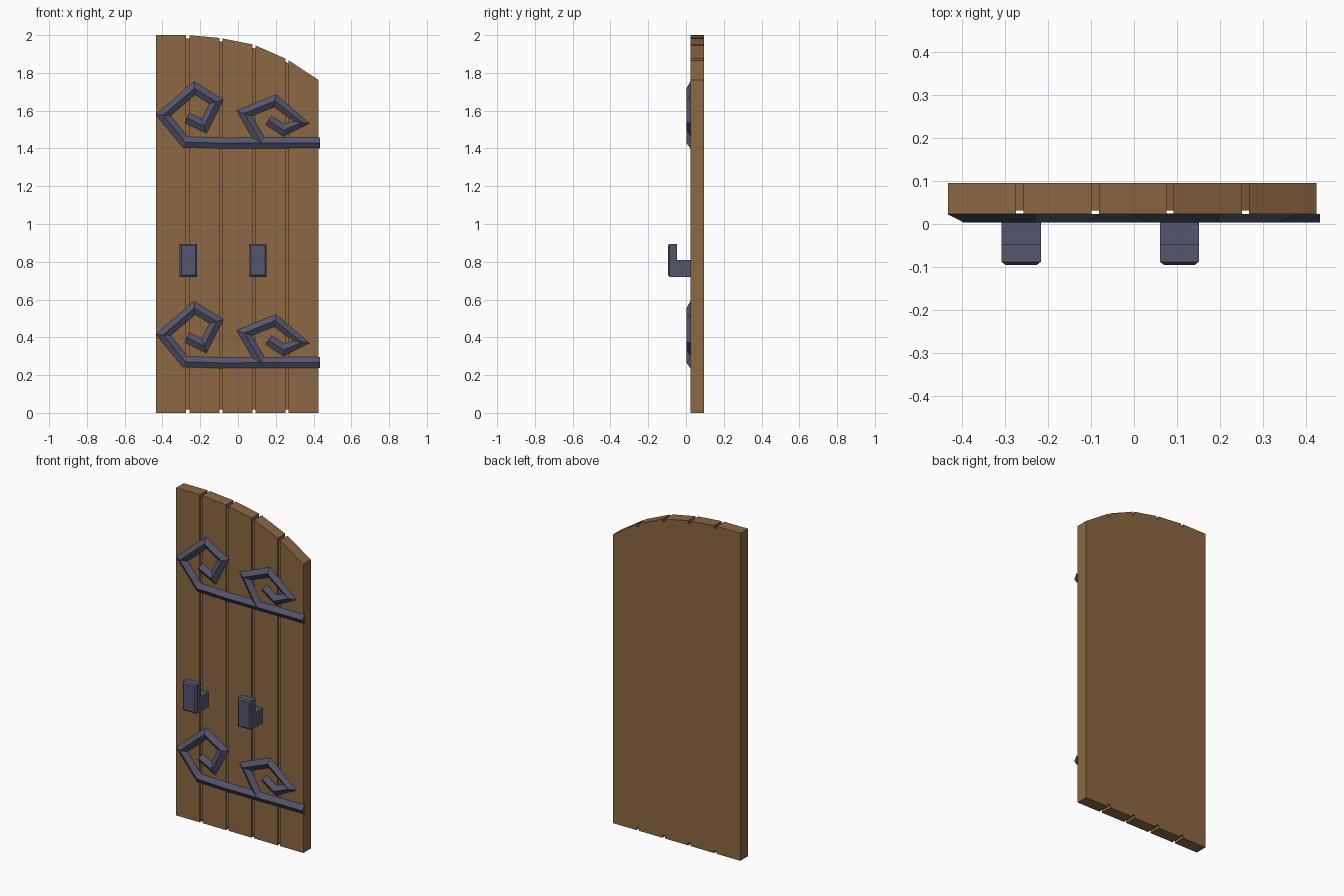
import bpy, bmesh
from mathutils import Vector

if "Cube" in bpy.data.objects:
    bpy.data.objects.remove(bpy.data.objects["Cube"])


def material(name, rgb):
    m = bpy.data.materials.new(name)
    m.diffuse_color = (*rgb, 1)
    m.use_nodes = True
    m.node_tree.nodes["Principled BSDF"].inputs["Base Color"].default_value = m.diffuse_color
    return m


WOOD = material("brown wood", (0.265, 0.136, 0.054))
IRON = material("dark iron", (0.092, 0.092, 0.155))


def finish(bm, name, mat):
    bmesh.ops.remove_doubles(bm, verts=bm.verts, dist=1e-5)
    bmesh.ops.recalc_face_normals(bm, faces=bm.faces)
    me = bpy.data.meshes.new(name)
    bm.to_mesh(me)
    bm.free()
    me.materials.append(mat)
    ob = bpy.data.objects.new(name, me)
    bpy.context.collection.objects.link(ob)
    return ob


# door panel: five planks separated by shallow grooves with notched ends
FRONT, GROOVE, BACK, NOTCH = 0.023, 0.031, 0.096, 0.017
LEFT, RIGHT, HALF_GAP = -0.434, 0.425, 0.0085
JOINTS = [-0.266, -0.09, 0.084, 0.26]
ARC = [(LEFT, 2.0), (-0.266, 2.0), (-0.09, 1.984), (0.084, 1.949), (0.26, 1.872), (RIGHT, 1.763)]


def top_at(x):
    for (xa, za), (xb, zb) in zip(ARC, ARC[1:]):
        if x <= xb:
            return za + (zb - za) * (x - xa) / (xb - xa)
    return ARC[-1][1]


def build_door():
    bm = bmesh.new()

    def face(pts):
        bm.faces.new([bm.verts.new(p) for p in pts])

    def column(x0, x1, y, d):
        z0, z1 = top_at(x0) - d, top_at(x1) - d
        face([(x0, y, d), (x1, y, d), (x1, y, z1), (x0, y, z0)])
        face([(x0, BACK, d), (x1, BACK, d), (x1, BACK, z1), (x0, BACK, z0)])
        face([(x0, y, z0), (x1, y, z1), (x1, BACK, z1), (x0, BACK, z0)])
        face([(x0, y, d), (x1, y, d), (x1, BACK, d), (x0, BACK, d)])

    xs = [LEFT] + [j + s * HALF_GAP for j in JOINTS for s in (-1, 1)] + [RIGHT]
    for i in range(len(xs) - 1):
        column(xs[i], xs[i + 1], *((GROOVE, NOTCH) if i % 2 else (FRONT, 0)))
    for x in xs[1:-1]:  # plank side walls seen in the groove and notches
        t, n = top_at(x), NOTCH
        face([(x, BACK, 0), (x, FRONT, 0), (x, FRONT, t), (x, BACK, t),
              (x, BACK, t - n), (x, GROOVE, t - n), (x, GROOVE, n), (x, BACK, n)])
    for x in (LEFT, RIGHT):
        t = top_at(x)
        face([(x, FRONT, 0), (x, BACK, 0), (x, BACK, t), (x, FRONT, t)])
    finish(bm, "door_planks", WOOD)


# iron straps: ridged triangular bars swept along mitred paths
def ridge_bar(name, path, dz, half=0.029, ridge=0.003):
    bm = bmesh.new()
    pts = [Vector((x, z + dz)) for x, z in path]
    rings = []
    for i, p in enumerate(pts):
        dirs = []
        if i > 0:
            dirs.append((p - pts[i - 1]).normalized())
        if i < len(pts) - 1:
            dirs.append((pts[i + 1] - p).normalized())
        normals = [Vector((-d.y, d.x)) for d in dirs]
        n = sum(normals, Vector((0, 0))).normalized()
        off = n * half * min(1 / max(n.dot(normals[0]), 0.1), 1.5)
        a, b = p + off, p - off
        rings.append([bm.verts.new(c) for c in
                      ((a.x, 0.0235, a.y), (p.x, ridge, p.y), (b.x, 0.0235, b.y))])
    for r, s in zip(rings, rings[1:]):
        for k in range(3):
            bm.faces.new((r[k], r[(k + 1) % 3], s[(k + 1) % 3], s[k]))
    bm.faces.new(rings[0])
    bm.faces.new(rings[-1])
    finish(bm, name, IRON)


LONG = [(0.4335, 1.430), (-0.09, 1.428), (-0.28, 1.434), (-0.396, 1.576), (-0.23, 1.719),
        (-0.114, 1.647), (-0.18, 1.517), (-0.27, 1.562)]
BRANCH = [(0.122, 1.432), (0.033, 1.586), (0.196, 1.652), (0.337, 1.538),
          (0.241, 1.496), (0.162, 1.549)]


# L-shaped handle with a bevelled front plate
def handle(name, x0, x1):
    bm = bmesh.new()
    c, e = 0.007, 0.009
    prof = [(0.024, 0.72), (0.024, 0.81), (-0.047, 0.81), (-0.047, 0.895),
            (-0.095 + c, 0.895), (-0.095 + c, 0.72)]
    sides = [[bm.verts.new((x, y, z)) for y, z in prof] for x in (x0, x1)]
    for s in sides:
        bm.faces.new(s)
    for i in range(6):
        j = (i + 1) % 6
        quad = [sides[0][i], sides[0][j], sides[1][j], sides[1][i]]
        if i != 4:
            bm.faces.new(quad)
            continue
        inner = [bm.verts.new((x, -0.095, z)) for x, z in
                 ((x0 + e, 0.895 - e), (x0 + e, 0.72 + e), (x1 - e, 0.72 + e), (x1 - e, 0.895 - e))]
        bm.faces.new(inner)
        for k in range(4):
            m = (k + 1) % 4
            bm.faces.new((quad[k], quad[m], inner[m], inner[k]))
    finish(bm, name, IRON)


build_door()
for label, dz in (("upper", 0), ("lower", -1.163)):
    ridge_bar(label + "_strap_scroll", LONG, dz)
    ridge_bar(label + "_branch_scroll", BRANCH, dz)
handle("left_handle", -0.309, -0.217)
handle("right_handle", 0.0605, 0.151)
